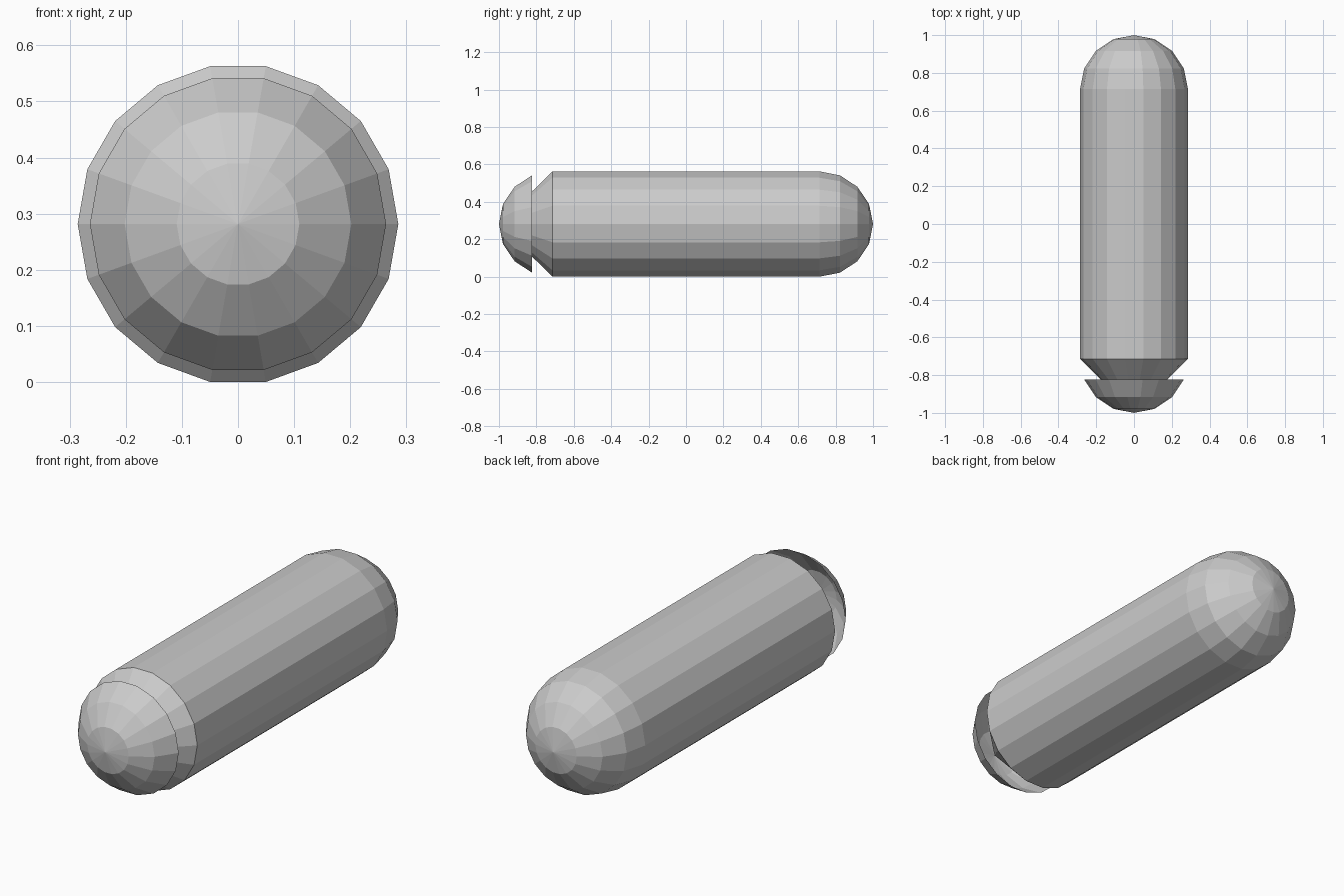
import bpy, bmesh
from math import sin, cos, pi, radians

if "Cube" in bpy.data.objects:
    bpy.data.objects.remove(bpy.data.objects["Cube"])

SIDES = 18
R = 2 / 7                      # capsule radius
STRAIGHT = 1 - R               # where the rounded ends begin
CZ = R * cos(radians(10))      # rests on a flat facet


def lathe(name, profile):
    """Revolve (y, radius) points around the long axis; radius 0 makes a pole."""
    bm = bmesh.new()
    rings = []
    for y, r in profile:
        n = 1 if r < 1e-6 else SIDES
        rings.append([bm.verts.new((r * cos(2 * pi * i / SIDES), y,
                                    CZ + r * sin(2 * pi * i / SIDES)))
                      for i in range(n)])
    for a, b in zip(rings, rings[1:]):
        for i in range(SIDES):
            j = (i + 1) % SIDES
            quad = [a[i % len(a)], b[i % len(b)], b[j % len(b)], a[j % len(a)]]
            bm.faces.new(list(dict.fromkeys(quad)))
    bm.normal_update()
    mesh = bpy.data.meshes.new(name)
    bm.to_mesh(mesh)
    bm.free()
    obj = bpy.data.objects.new(name, mesh)
    bpy.context.collection.objects.link(obj)
    return obj


# Quarter-circle profile from the straight part to the tip
dome = [(STRAIGHT + R * sin(k * pi / 8), R * cos(k * pi / 8)) for k in range(5)]

# Body: inner cone at the front, straight barrel, rounded back end
lathe("body", [(-1, 0), (-STRAIGHT, R)] + dome)

# Front cap: open shell covering the cone, its first band left out
lathe("front_cap", [(-y, r) for y, r in reversed(dome[1:])])
